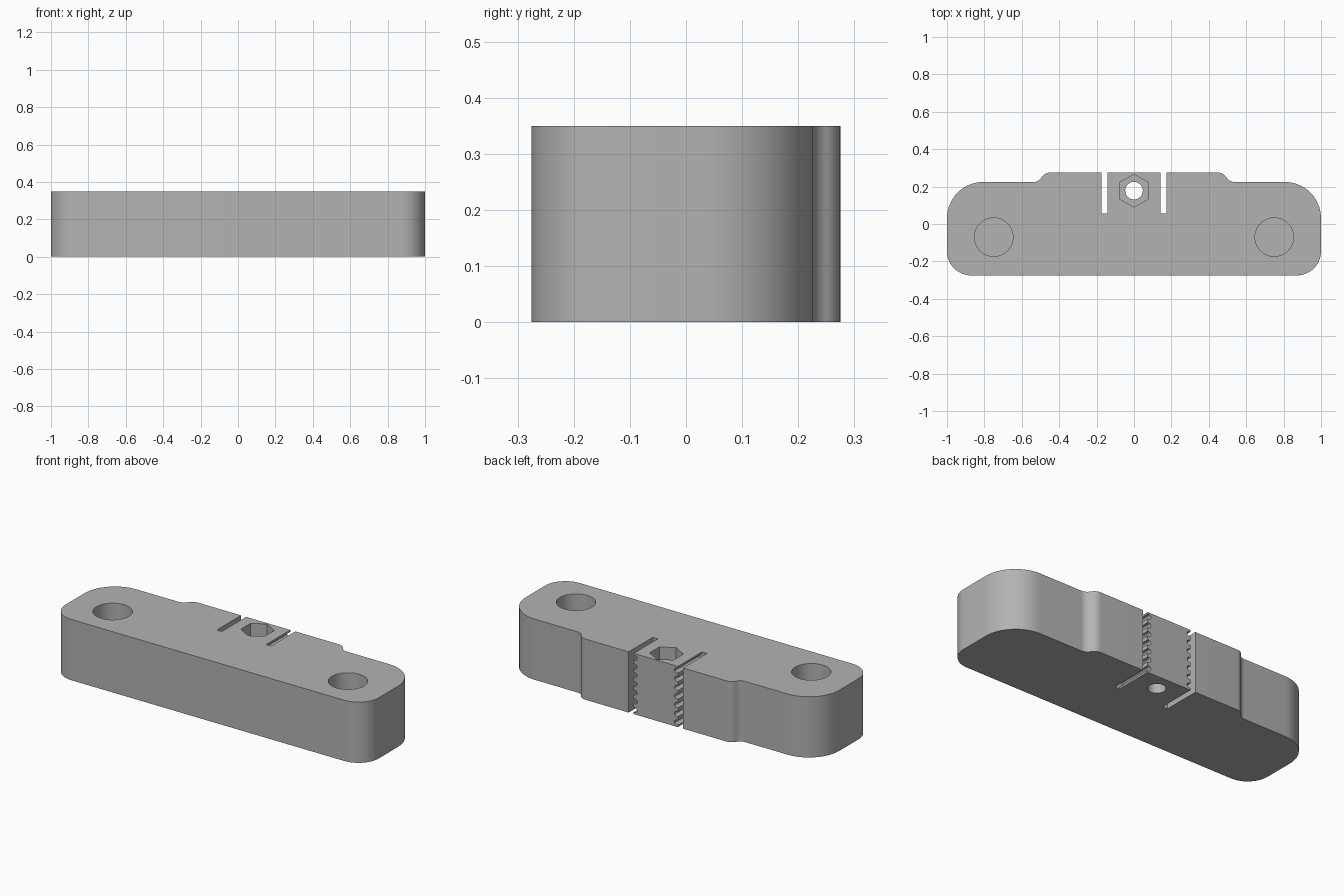
import bpy, bmesh
from math import sin, cos, pi, radians

old = bpy.data.objects.get("Cube")
if old:
    bpy.data.objects.remove(old)

HEIGHT = 0.35
grey = bpy.data.materials.new("plain grey")
grey.use_nodes = True
colour = (0.45, 0.45, 0.45, 1)
grey.diffuse_color = colour
grey.node_tree.nodes["Principled BSDF"].inputs["Base Color"].default_value = colour


def arc(cx, cy, r, start, end, steps=12):
    angles = [radians(start + (end - start) * i / steps) for i in range(steps + 1)]
    return [(cx + r * cos(a), cy + r * sin(a)) for a in angles]


def extrude(name, profile, low, high, place=lambda u, v, w: (u, v, w)):
    """Solid prism from a profile; place() maps profile and depth to space."""
    bm = bmesh.new()
    face = bm.faces.new([bm.verts.new(place(u, v, low)) for u, v in profile])
    grown = bmesh.ops.extrude_face_region(bm, geom=[face])["geom"]
    shift = [b - a for a, b in zip(place(0, 0, low), place(0, 0, high))]
    bmesh.ops.translate(bm, vec=shift, verts=[g for g in grown if isinstance(g, bmesh.types.BMVert)])
    bmesh.ops.recalc_face_normals(bm, faces=bm.faces)
    mesh = bpy.data.meshes.new(name)
    bm.to_mesh(mesh)
    bm.free()
    mesh.materials.append(grey)
    obj = bpy.data.objects.new(name, mesh)
    bpy.context.collection.objects.link(obj)
    return obj


def cut(target, cutter):
    cutter.hide_render = True
    mod = target.modifiers.new("cut", "BOOLEAN")
    mod.operation, mod.solver, mod.object = "DIFFERENCE", "EXACT", cutter
    bpy.context.view_layer.objects.active = target
    bpy.ops.object.modifier_apply(modifier=mod.name)
    bpy.data.objects.remove(cutter)


# Body outline: right half mirrored, with a raised step along the back
half = (arc(0.87, -0.145, 0.13, -90, 0) + arc(0.805, 0.03, 0.195, 0, 90, 16)
        + arc(0.5366, 0.275, 0.05, 270, 210, 8) + arc(0.45, 0.225, 0.05, 30, 90, 8))
outline = half + [(-x, y) for x, y in reversed(half)]
body = extrude("clamp_body", outline, 0, HEIGHT)

# Nut pocket and bolt hole
cut(body, extrude("nut_pocket", arc(0, 0.178, 0.088, 30, 330, 5), 0.15, 0.5))
cut(body, extrude("bolt_hole", arc(0, 0.178, 0.047, 0, 350, 35), -0.1, 0.5))

COUNT = 7
PITCH = HEIGHT / COUNT
for side in (-1, 1):
    # Blind round socket near each end
    cut(body, extrude("round_socket", arc(side * 0.75, -0.07, 0.103, 0, 352.5, 47), 0.05, 0.5))
    # Belt slot, with rounded tooth grooves in the wall of the centre block
    x0, x1 = side * 0.141, side * 0.173
    slot = [(x0, 0.055), (x1, 0.055), (x1, 0.4), (x0, 0.4)]
    cut(body, extrude("belt_slot", slot, -0.1, 0.5))
    for i in range(COUNT):
        z = PITCH * (i + 0.5)
        groove = ([(side * 0.15, z - 0.014)]
                  + [(side * (0.133 - u), v) for u, v in arc(0, z, 0.014, -90, 90, 6)]
                  + [(side * 0.15, z + 0.014)])
        cut(body, extrude("tooth_groove", groove, 0.055, 0.4, lambda u, v, w: (u, w, v)))

bpy.ops.object.select_all(action="DESELECT")
body.select_set(True)
bpy.context.view_layer.objects.active = body
bpy.ops.object.shade_smooth_by_angle(angle=radians(30))
